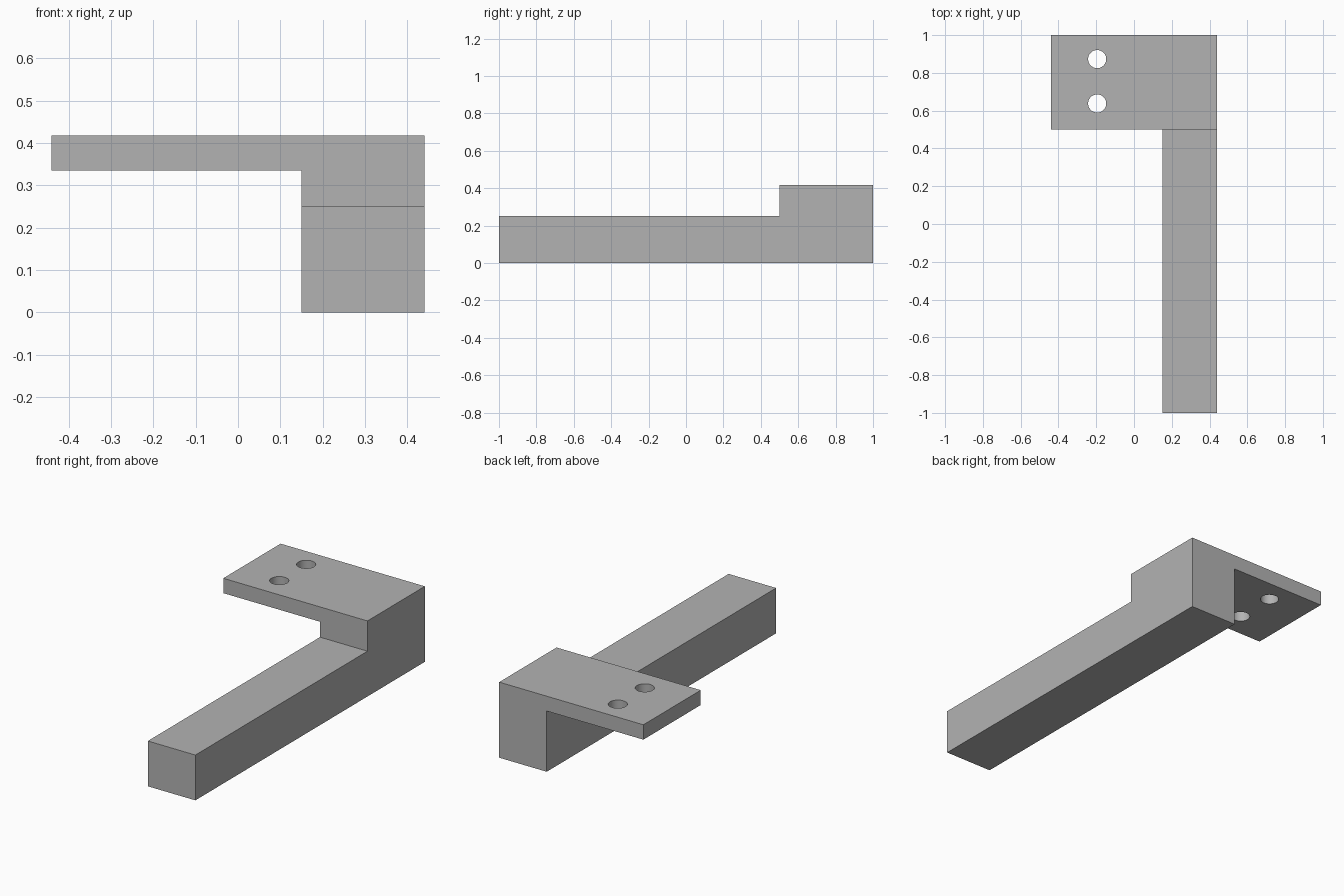
import bpy, bmesh, math

cube = bpy.data.objects.get("Cube")
if cube:
    bpy.data.objects.remove(cube, do_unlink=True)

LEFT, INNER, RIGHT = 0.44, 0.15, -0.44
FRONT, STEP, BACK = -1.0, 0.5, 1.0
ARM_TOP, PLATE_BOTTOM, PLATE_TOP = 0.25, 0.335, 0.417
HOLE_X, HOLE_YS, HOLE_RADIUS = -0.195, (0.638, 0.873), 0.048

grey = bpy.data.materials.new("plain grey")
grey.use_nodes = True
colour = (0.45, 0.45, 0.45, 1)
grey.diffuse_color = colour
grey.node_tree.nodes["Principled BSDF"].inputs["Base Color"].default_value = colour


def add_object(name, bm):
    bmesh.ops.recalc_face_normals(bm, faces=bm.faces)
    mesh = bpy.data.meshes.new(name)
    bm.to_mesh(mesh)
    bm.free()
    mesh.materials.append(grey)
    obj = bpy.data.objects.new(name, mesh)
    bpy.context.collection.objects.link(obj)
    return obj


# Stepped arm: side profile extruded across its width
bm = bmesh.new()
profile = [(FRONT, 0), (BACK, 0), (BACK, PLATE_TOP),
           (STEP, PLATE_TOP), (STEP, ARM_TOP), (FRONT, ARM_TOP)]
side = bm.faces.new([bm.verts.new((INNER, y, z)) for y, z in profile])
ext = bmesh.ops.extrude_face_region(bm, geom=[side], use_keep_orig=True)
moved = [v for v in ext["geom"] if isinstance(v, bmesh.types.BMVert)]
bmesh.ops.translate(bm, verts=moved, vec=(LEFT - INNER, 0, 0))
bmesh.ops.recalc_face_normals(bm, faces=bm.faces)

# Mounting plate: drawn out of the upper inner face of the step
bmesh.ops.bisect_plane(bm, geom=bm.verts[:] + bm.edges[:] + bm.faces[:],
                       plane_co=(0, 0, PLATE_BOTTOM), plane_no=(0, 0, 1))
root = [f for f in bm.faces if f.normal.x < -0.9
        and f.calc_center_median().z > PLATE_BOTTOM]
ext = bmesh.ops.extrude_face_region(bm, geom=root)
moved = [v for v in ext["geom"] if isinstance(v, bmesh.types.BMVert)]
bmesh.ops.translate(bm, verts=moved, vec=(RIGHT - INNER, 0, 0))
bmesh.ops.dissolve_limit(bm, angle_limit=math.radians(1),
                         verts=bm.verts, edges=bm.edges)
bracket = add_object("bracket_arm", bm)

# Screw holes through the plate
for i, y in enumerate(HOLE_YS):
    bm = bmesh.new()
    bmesh.ops.create_cone(bm, cap_ends=True, segments=48, radius1=HOLE_RADIUS,
                          radius2=HOLE_RADIUS, depth=0.3)
    bmesh.ops.translate(bm, verts=bm.verts, vec=(HOLE_X, y, PLATE_TOP))
    cutter = add_object(f"hole_cutter_{i + 1}", bm)
    cutter.hide_render = True
    cutter.hide_set(True)
    cut = bracket.modifiers.new(f"screw_hole_{i + 1}", 'BOOLEAN')
    cut.operation = 'DIFFERENCE'
    cut.solver = 'EXACT'
    cut.object = cutter

# Apply the cuts, remove the cutters and smooth the bores
bpy.context.view_layer.objects.active = bracket
bracket.select_set(True)
for mod in list(bracket.modifiers):
    cutter = mod.object
    bpy.ops.object.modifier_apply(modifier=mod.name)
    bpy.data.objects.remove(cutter, do_unlink=True)
bpy.ops.object.shade_smooth_by_angle(angle=math.radians(30))
